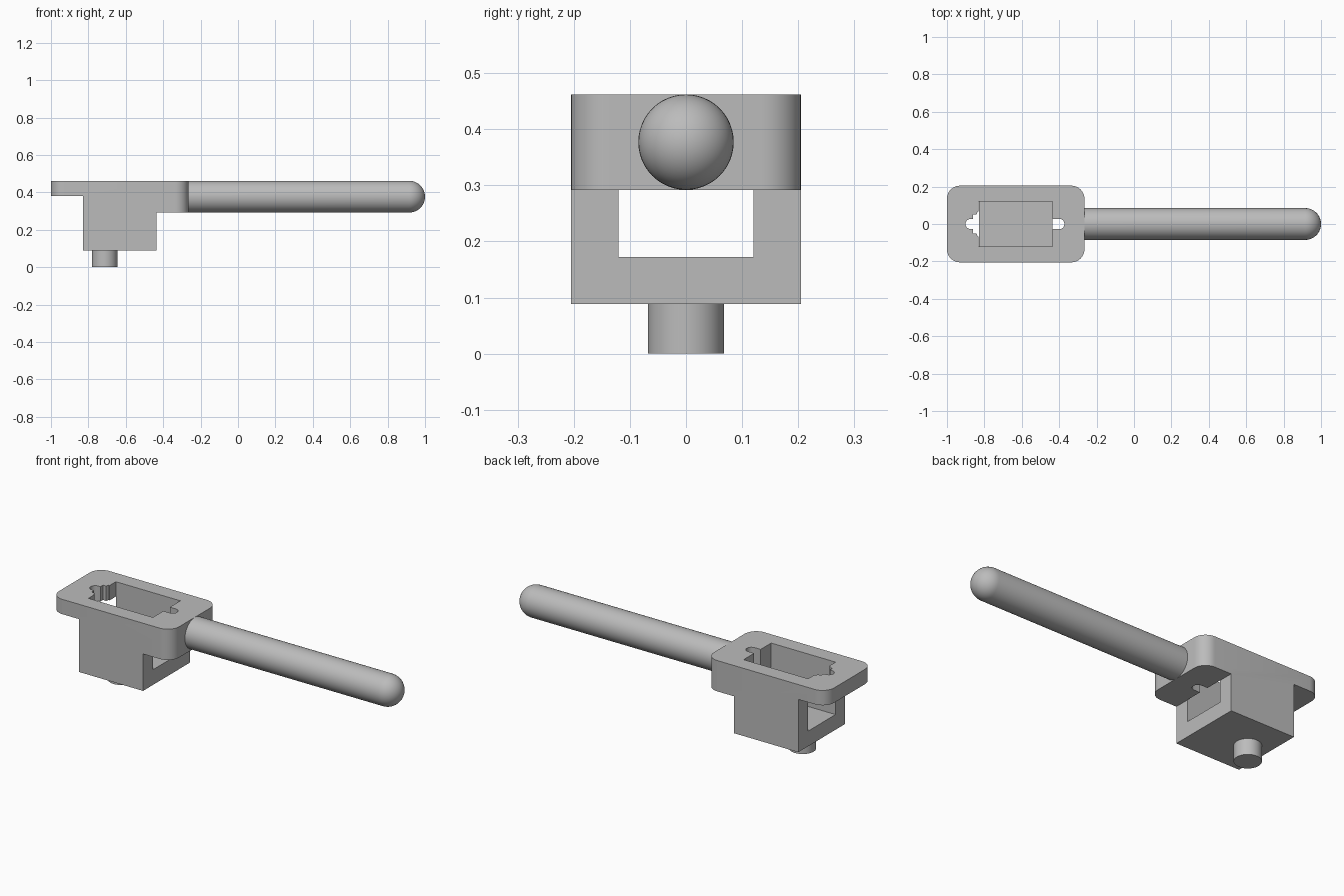
import bpy, bmesh
from math import pi, sin, cos, radians
from mathutils import Vector, Matrix

cube = bpy.data.objects.get("Cube")
if cube:
    bpy.data.objects.remove(cube, do_unlink=True)

grey = bpy.data.materials.new("plain grey")
grey.use_nodes = True
grey.diffuse_color = (0.5, 0.5, 0.5, 1)
grey.node_tree.nodes["Principled BSDF"].inputs["Base Color"].default_value = (0.5, 0.5, 0.5, 1)


def finish(name, bm):
    bmesh.ops.recalc_face_normals(bm, faces=bm.faces)
    mesh = bpy.data.meshes.new(name)
    bm.to_mesh(mesh)
    bm.free()
    mesh.materials.append(grey)
    obj = bpy.data.objects.new(name, mesh)
    bpy.context.collection.objects.link(obj)
    return obj


def prism(name, points, depth):
    """Extrude a closed outline of 3D points along a vector."""
    bm = bmesh.new()
    face = bm.faces.new([bm.verts.new(p) for p in points])
    new = bmesh.ops.extrude_face_region(bm, geom=[face])["geom"]
    bmesh.ops.translate(bm, vec=Vector(depth),
                        verts=[g for g in new if isinstance(g, bmesh.types.BMVert)])
    return finish(name, bm)


def arc(cx, cy, r, start, end, steps=10):
    angles = [radians(start + (end - start) * i / steps) for i in range(steps + 1)]
    return [(cx + r * cos(a), cy + r * sin(a)) for a in angles]


def activate(obj):
    bpy.ops.object.select_all(action='DESELECT')
    obj.select_set(True)
    bpy.context.view_layer.objects.active = obj


def boolean(target, cutter, operation):
    cutter.hide_render = True
    mod = target.modifiers.new("cut", 'BOOLEAN')
    mod.operation, mod.object, mod.solver = operation, cutter, 'EXACT'
    activate(target)
    bpy.ops.object.modifier_apply(modifier=mod.name)
    bpy.data.objects.remove(cutter, do_unlink=True)


def smooth(obj):
    activate(obj)
    bpy.ops.object.shade_smooth_by_angle(angle=radians(30))


# Main dimensions
LEFT, RIGHT = -1.0, -0.265
BLOCK_L, BLOCK_R = -0.83, -0.437
HALF, TOP, BASE = 0.205, 0.462, 0.088
R_CORNER, R_BAR = 0.07, 0.085

# Holder body: side profile trimmed by a rounded outline
side = [(LEFT, 0.38), (BLOCK_L, 0.38), (BLOCK_L, BASE), (BLOCK_R, BASE),
        (BLOCK_R, 0.292), (RIGHT, 0.292), (RIGHT, TOP), (LEFT, TOP)]
body = prism("holder_body", [(x, -HALF - 0.05, z) for x, z in side], (0, 2 * HALF + 0.1, 0))
outline = []
for i, (sx, sy) in enumerate([(1, 1), (-1, 1), (-1, -1), (1, -1)]):
    cx = RIGHT - R_CORNER if sx > 0 else LEFT + R_CORNER
    outline += arc(cx, sy * (HALF - R_CORNER), R_CORNER, 90 * i, 90 * i + 90)
boolean(body, prism("outline_cutter", [(x, y, -0.1) for x, y in outline], (0, 0, 1)), 'INTERSECT')

# Pocket through the block
e = 0.0005
pocket = [(BLOCK_L - e, -0.12), (BLOCK_R + e, -0.12), (BLOCK_R + e, 0.12), (BLOCK_L - e, 0.12)]
boolean(body, prism("pocket_cutter", [(x, y, 0.172) for x, y in pocket], (0, 0, 0.5)), 'DIFFERENCE')

# Stepped notch on one end, round slot on the other
slot = arc(-0.40, 0, 0.028, -90, 90)
upper = [(-0.80, 0.028), (-0.80, 0.066), (-0.836, 0.066), (-0.842, 0.05), (-0.86, 0.05), (-0.86, 0.028)]
lower = [(x, -y) for x, y in reversed(upper)]
keyway = slot + upper + arc(-0.874, 0, 0.027, 90, 270) + lower
boolean(body, prism("keyway_cutter", [(x, y, 0.25) for x, y in keyway], (0, 0, 0.5)), 'DIFFERENCE')
smooth(body)

# Peg under the block
bm = bmesh.new()
bmesh.ops.create_cone(bm, cap_ends=True, segments=48, radius1=0.068, radius2=0.068,
                      depth=BASE + 0.01, matrix=Matrix.Translation((-0.713, 0, (BASE + 0.01) / 2)))
smooth(finish("locating_peg", bm))

# Round-ended handle, turned around its long axis
bm = bmesh.new()
axis_z = TOP - R_BAR
profile = [(-0.29, 0), (-0.29, R_BAR)] + arc(1 - R_BAR, 0, R_BAR, 90, 0, 12)
verts = [bm.verts.new((x, 0, axis_z + r)) for x, r in profile]
edges = [bm.edges.new(pair) for pair in zip(verts, verts[1:])]
bmesh.ops.spin(bm, geom=verts + edges, cent=(0, 0, axis_z), axis=(1, 0, 0),
               angle=2 * pi, steps=48, use_duplicate=False)
bmesh.ops.remove_doubles(bm, verts=bm.verts, dist=0.0001)
smooth(finish("handle", bm))
